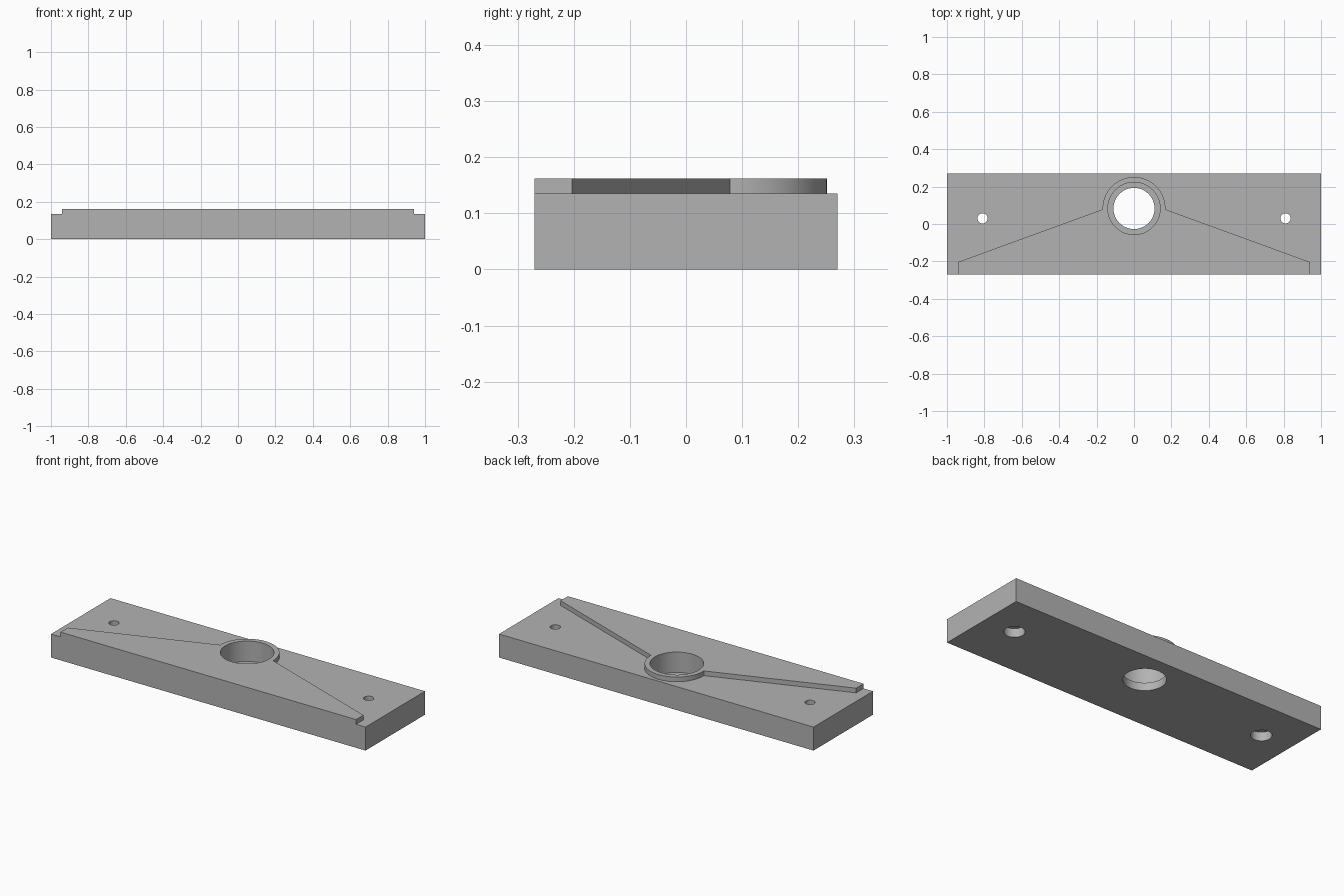
import bpy
import math

old = bpy.data.objects.get("Cube")
if old:
    bpy.data.objects.remove(old, do_unlink=True)

grey = bpy.data.materials.new("plain grey")
grey.use_nodes = True
colour = (0.45, 0.45, 0.45, 1)
grey.diffuse_color = colour
grey.node_tree.nodes["Principled BSDF"].inputs["Base Color"].default_value = colour

PLATE_TOP, TOP = 0.135, 0.162
HALF_DEPTH = 0.27
BORE_Y = 0.083
BOSS_R = 0.168


def prism(name, outline, z0, z1):
    """Extrude a counter-clockwise outline from z0 to z1."""
    n = len(outline)
    verts = [(x, y, z) for z in (z0, z1) for x, y in outline]
    faces = [tuple(range(n))[::-1], tuple(range(n, 2 * n))]
    faces += [(i, (i + 1) % n, (i + 1) % n + n, i + n) for i in range(n)]
    mesh = bpy.data.meshes.new(name)
    mesh.from_pydata(verts, [], faces)
    mesh.materials.append(grey)
    obj = bpy.data.objects.new(name, mesh)
    bpy.context.collection.objects.link(obj)
    return obj


def arc(x, y, r, turn, steps):
    return [(x + r * math.cos(turn * i / steps), y + r * math.sin(turn * i / steps))
            for i in range(steps)]


def combine(target, tool, operation):
    mod = target.modifiers.new(operation, 'BOOLEAN')
    mod.operation = operation
    mod.solver = 'EXACT'
    mod.object = tool
    bpy.context.view_layer.objects.active = target
    bpy.ops.object.modifier_apply(modifier=mod.name)
    bpy.data.objects.remove(tool, do_unlink=True)


def drill(x, y, r, z0, z1):
    combine(plate, prism("drill", arc(x, y, r, math.tau, 64), z0, z1), 'DIFFERENCE')


# Base plate
plate = prism("mounting_plate", [(-1, -HALF_DEPTH), (1, -HALF_DEPTH),
                                 (1, HALF_DEPTH), (-1, HALF_DEPTH)], 0, PLATE_TOP)

# Raised tapered pad running into the round boss
boss = arc(0, BORE_Y, BOSS_R, math.pi, 48) + [(-BOSS_R, BORE_Y - 0.005)]
pad = prism("raised_pad", [(-0.94, -0.203), (-0.94, -HALF_DEPTH), (0.94, -HALF_DEPTH),
                           (0.94, -0.203), (BOSS_R, BORE_Y - 0.005)] + boss,
            PLATE_TOP, TOP)
combine(plate, pad, 'UNION')

# Stepped centre bore
drill(0, BORE_Y, 0.11, -0.1, 0.3)
drill(0, BORE_Y, 0.14, 0.045, 0.3)

# Screw holes, counterbored from below
for side in (-1, 1):
    drill(side * 0.81, 0.03, 0.027, -0.1, 0.3)
    drill(side * 0.81, 0.03, 0.054, -0.1, 0.05)

# Smooth round walls, sharp edges
bpy.ops.object.select_all(action='DESELECT')
plate.select_set(True)
bpy.context.view_layer.objects.active = plate
bpy.ops.object.shade_smooth_by_angle(angle=math.radians(30))
